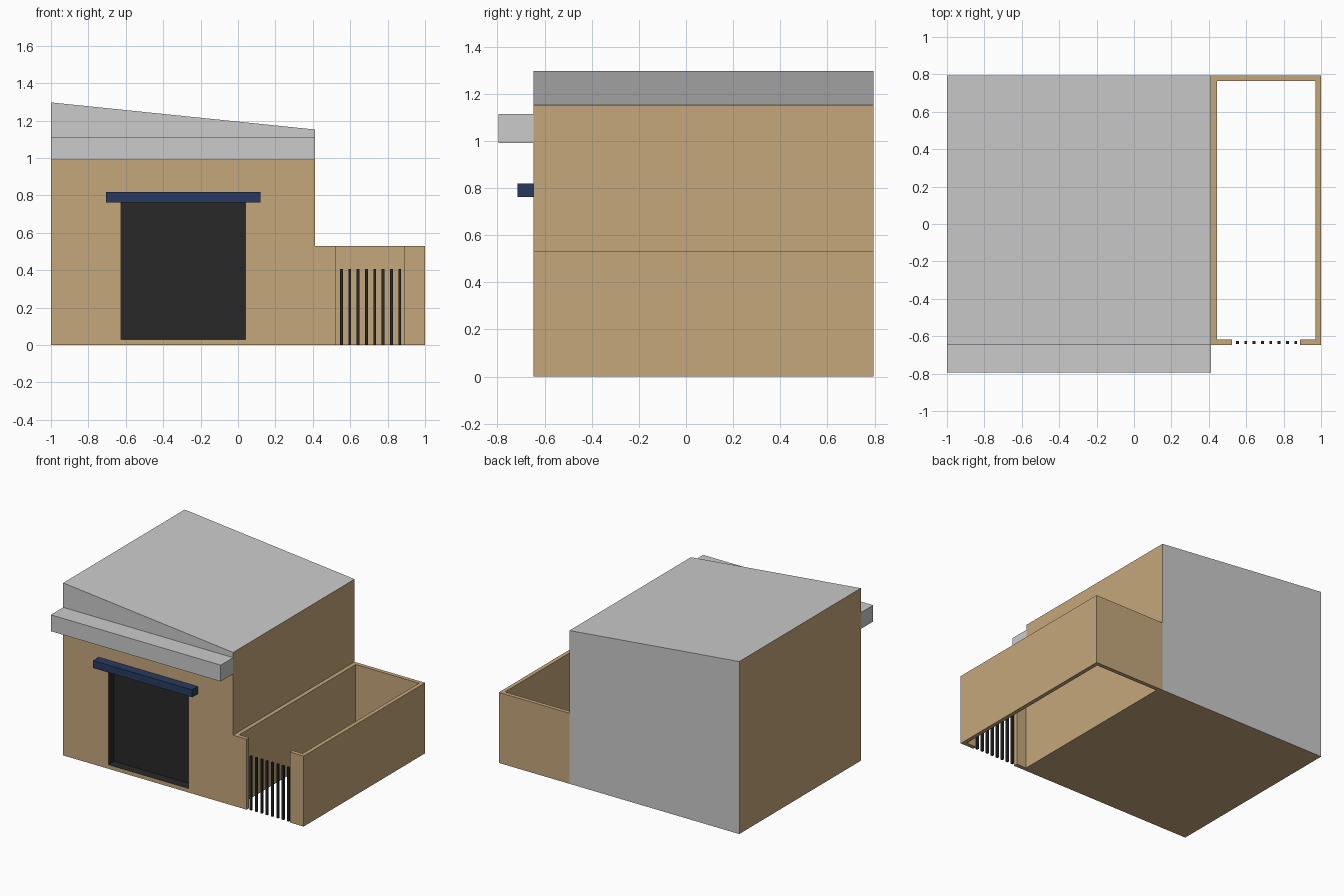
import bpy, bmesh
from mathutils import Vector

if "Cube" in bpy.data.objects:
    bpy.data.objects.remove(bpy.data.objects["Cube"])


def material(name, rgb):
    m = bpy.data.materials.new(name)
    m.diffuse_color = (*rgb, 1)
    m.use_nodes = True
    m.node_tree.nodes["Principled BSDF"].inputs["Base Color"].default_value = m.diffuse_color
    return m


TAN = material("tan_plaster", (0.56, 0.39, 0.20))
GREY = material("grey_concrete", (0.8, 0.8, 0.8))
DARK = material("dark_metal", (0.022, 0.022, 0.022))
NAVY = material("navy_paint", (0.022, 0.042, 0.12))


def prism(name, points, direction, mats):
    """Extrude a closed planar outline along a direction."""
    bm = bmesh.new()
    face = bm.faces.new([bm.verts.new(p) for p in points])
    out = bmesh.ops.extrude_face_region(bm, geom=[face], use_keep_orig=True)
    moved = [v for v in out["geom"] if isinstance(v, bmesh.types.BMVert)]
    bmesh.ops.translate(bm, verts=moved, vec=Vector(direction))
    bmesh.ops.recalc_face_normals(bm, faces=bm.faces[:])
    mesh = bpy.data.meshes.new(name)
    bm.to_mesh(mesh)
    bm.free()
    for m in mats:
        mesh.materials.append(m)
    obj = bpy.data.objects.new(name, mesh)
    bpy.context.collection.objects.link(obj)
    return obj


def box(name, x, y, z, mats):
    base = [(x[0], y[0], z[0]), (x[1], y[0], z[0]), (x[1], y[1], z[0]), (x[0], y[1], z[0])]
    return prism(name, base, (0, 0, z[1] - z[0]), mats)


LEFT, MID, RIGHT = -1.0, 0.413, 1.0
FRONT, BACK = -0.648, 0.795
LEDGE_Z = 0.99

# Main building with a sloping roof; grey roof, back and upper front
body_mats = [TAN, GREY, DARK]
outline = [(LEFT, FRONT, 0), (MID, FRONT, 0), (MID, FRONT, 1.152), (LEFT, FRONT, 1.297)]
body = prism("building", outline, (0, BACK - FRONT, 0), body_mats)
bm = bmesh.new()
bm.from_mesh(body.data)
front = [f for f in bm.faces if f.normal.y < -0.9]
geom = front + [e for f in front for e in f.edges] + [v for f in front for v in f.verts]
bmesh.ops.bisect_plane(bm, geom=geom, plane_co=(0, 0, LEDGE_Z), plane_no=(0, 0, 1))
bm.normal_update()
for f in bm.faces:
    n = f.normal
    upper_front = n.y < -0.9 and f.calc_center_median().z > LEDGE_Z
    f.material_index = 1 if n.z > 0.5 or n.y > 0.9 or upper_front else 0
bm.to_mesh(body.data)
bm.free()

# Recessed dark doorway
cutter = box("doorway_cutter", (-0.625, 0.04), (FRONT - 0.1, FRONT + 0.07), (0.03, 0.762), body_mats)
for p in cutter.data.polygons:
    p.material_index = 2
cutter.hide_render = True
cutter.hide_viewport = True
cut = body.modifiers.new("doorway", "BOOLEAN")
cut.operation = "DIFFERENCE"
cut.solver = "EXACT"
cut.object = cutter

# Ledge and door awning
box("front_ledge", (LEFT, MID), (-0.795, FRONT), (LEDGE_Z, 1.113), [GREY])
box("door_awning", (-0.705, 0.12), (-0.715, FRONT), (0.762, 0.818), [NAVY])

# Yard wall, open at the gate
T, GL, GR = 0.03, 0.525, 0.887
plan = [(GL, FRONT), (GL, FRONT + T), (MID + T, FRONT + T), (MID + T, BACK - T),
        (RIGHT - T, BACK - T), (RIGHT - T, FRONT + T), (GR, FRONT + T), (GR, FRONT),
        (RIGHT, FRONT), (RIGHT, BACK), (MID, BACK), (MID, FRONT)]
prism("yard_wall", [(x, y, 0) for x, y in plan], (0, 0, 0.53), [TAN])

# Gate bars
for i in range(8):
    cx = 0.553 + i * 0.0445
    box(f"gate_bar_{i + 1}", (cx - 0.0075, cx + 0.0075), (-0.641, -0.626), (0, 0.406), [DARK])
